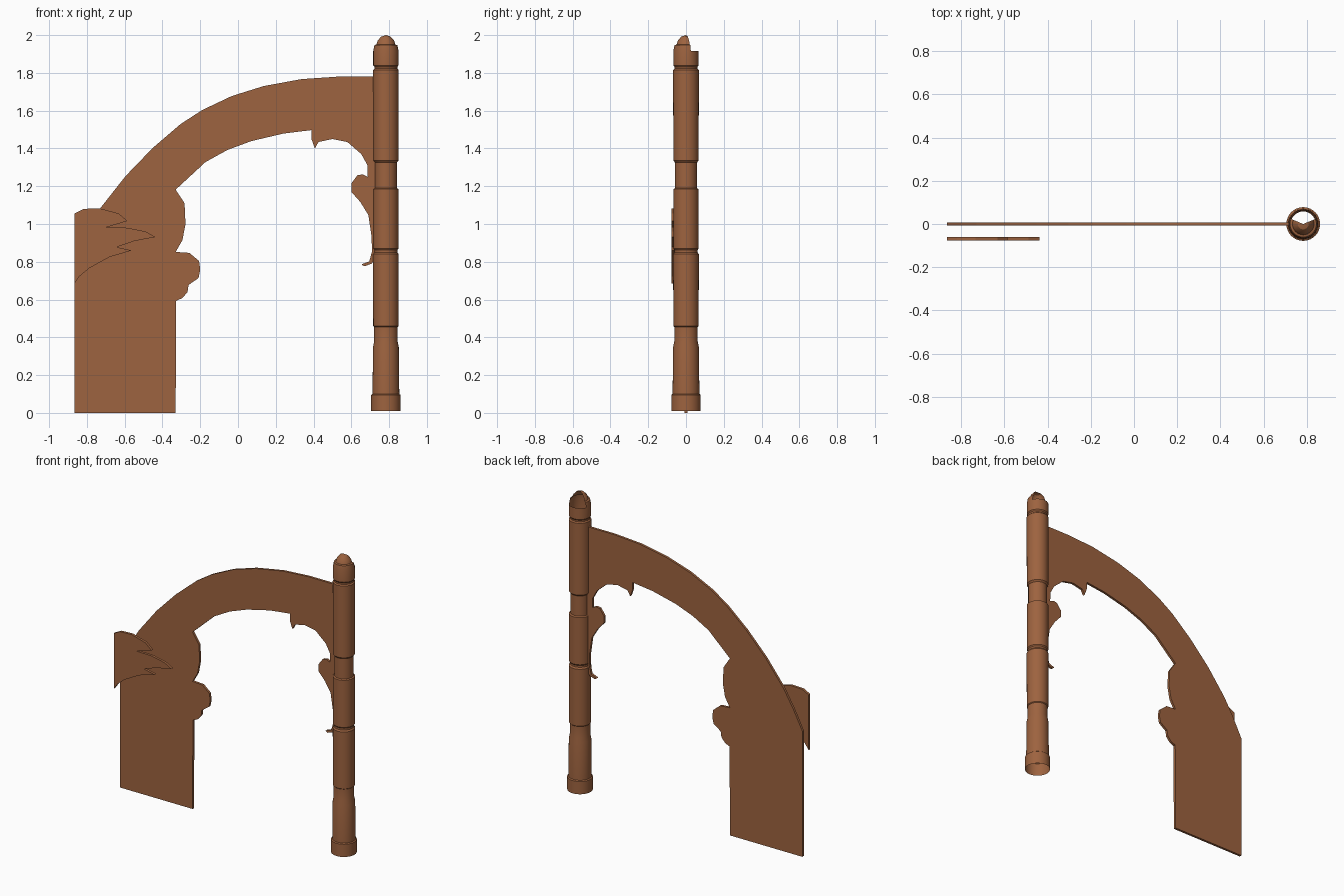
import bpy, bmesh, math

mat = bpy.data.materials.new("terracotta")
mat.diffuse_color = (0.34, 0.125, 0.05, 1)


def finish(name, bm):
    mesh = bpy.data.meshes.new(name)
    bm.to_mesh(mesh)
    bm.free()
    mesh.materials.append(mat)
    obj = bpy.data.objects.new(name, mesh)
    bpy.context.collection.objects.link(obj)
    return obj


def plate(name, outline, y0, y1):
    """Extrude a front outline (x, z) from y0 to y1."""
    bm = bmesh.new()
    face = bm.faces.new([bm.verts.new((x, y0, z)) for x, z in outline])
    new = bmesh.ops.extrude_face_region(bm, geom=[face], use_keep_orig=True)["geom"]
    for v in new:
        if isinstance(v, bmesh.types.BMVert):
            v.co.y = y1
    bmesh.ops.recalc_face_normals(bm, faces=bm.faces)
    return finish(name, bm)


def lathe(name, profile, cx, n, keep):
    """Open shell of revolution; keep(angle, z) decides which faces exist."""
    bm = bmesh.new()
    rings = [[bm.verts.new((cx + r * math.cos(i * math.tau / n),
                            r * math.sin(i * math.tau / n), z))
              for i in range(n)] for r, z in profile]
    for k in range(len(rings) - 1):
        a, b = rings[k], rings[k + 1]
        for i in range(n):
            if keep((i + 0.5) * 360 / n, profile[k][1]):
                j = (i + 1) % n
                bm.faces.new((a[i], a[j], b[j], b[i]))
    bmesh.ops.remove_doubles(bm, verts=bm.verts, dist=1e-5)
    bmesh.ops.delete(bm, geom=[v for v in bm.verts if not v.link_faces], context='VERTS')
    return finish(name, bm)


# Flat arch: wide left leg, sweeping span, scrolled inner edge
base_leg = [(-0.865, 0), (-0.33, 0), (-0.328, 0.593)]
lower_scroll = [(-0.294, 0.608), (-0.267, 0.64), (-0.262, 0.677), (-0.209, 0.714),
                (-0.2, 0.757), (-0.206, 0.804), (-0.257, 0.847), (-0.33, 0.852)]
upper_scroll = [(-0.294, 0.915), (-0.278, 1.0), (-0.283, 1.11), (-0.33, 1.182)]
inner_arch = [(-0.172, 1.328), (-0.056, 1.392), (0.071, 1.439), (0.241, 1.479),
              (0.389, 1.497)]
hook = [(0.389, 1.45), (0.407, 1.4), (0.426, 1.434), (0.5, 1.45), (0.579, 1.434),
        (0.653, 1.37), (0.685, 1.312), (0.687, 1.25)]
right_scroll = [(0.66, 1.263), (0.632, 1.258), (0.6, 1.215), (0.6, 1.17),
                (0.648, 1.116), (0.69, 1.048), (0.706, 0.942), (0.71, 0.857),
                (0.695, 0.802), (0.653, 0.786), (0.669, 0.776), (0.708, 0.79),
                (0.725, 0.82)]
outer_arch = [(0.725, 1.78), (0.526, 1.78), (0.336, 1.767), (0.135, 1.73),
              (-0.034, 1.677), (-0.19, 1.603), (-0.304, 1.529), (-0.452, 1.402),
              (-0.595, 1.254), (-0.728, 1.085), (-0.8, 0.965), (-0.865, 0.84)]
plate("arch_panel", base_leg + lower_scroll + upper_scroll + inner_arch + hook
      + right_scroll + outer_arch, -0.008, 0.008)

# Ragged overlay floating in front of the left leg
plate("leaf_overlay",
      [(-0.865, 1.056), (-0.818, 1.08), (-0.733, 1.083), (-0.632, 1.056),
       (-0.585, 1.016), (-0.606, 1.01), (-0.698, 0.982), (-0.585, 0.98),
       (-0.489, 0.96), (-0.437, 0.931), (-0.548, 0.91), (-0.643, 0.878),
       (-0.563, 0.86), (-0.68, 0.825), (-0.786, 0.767), (-0.839, 0.723),
       (-0.865, 0.686)], -0.076, -0.059)

# Hollow turned post whose domed tip is open at the back
profile = [(0.078, 0.01), (0.078, 0.095), (0.071, 0.1), (0.068, 0.35), (0.062, 0.38),
           (0.062, 0.455), (0.067, 0.46), (0.068, 0.84), (0.061, 0.85), (0.061, 0.862),
           (0.067, 0.87), (0.067, 1.185), (0.058, 1.19), (0.058, 1.325), (0.067, 1.335),
           (0.068, 1.815), (0.061, 1.822), (0.061, 1.832), (0.067, 1.84), (0.067, 1.915),
           (0.061, 1.947), (0.05, 1.95), (0.043, 1.972), (0.025, 1.992), (0, 2.0)]
post = lathe("post", profile, 0.783, 32,
             lambda a, z: z < 1.91 or not 22.5 < a < 157.5)

bpy.context.view_layer.objects.active = post
post.select_set(True)
bpy.ops.object.shade_smooth_by_angle(angle=math.radians(30))
